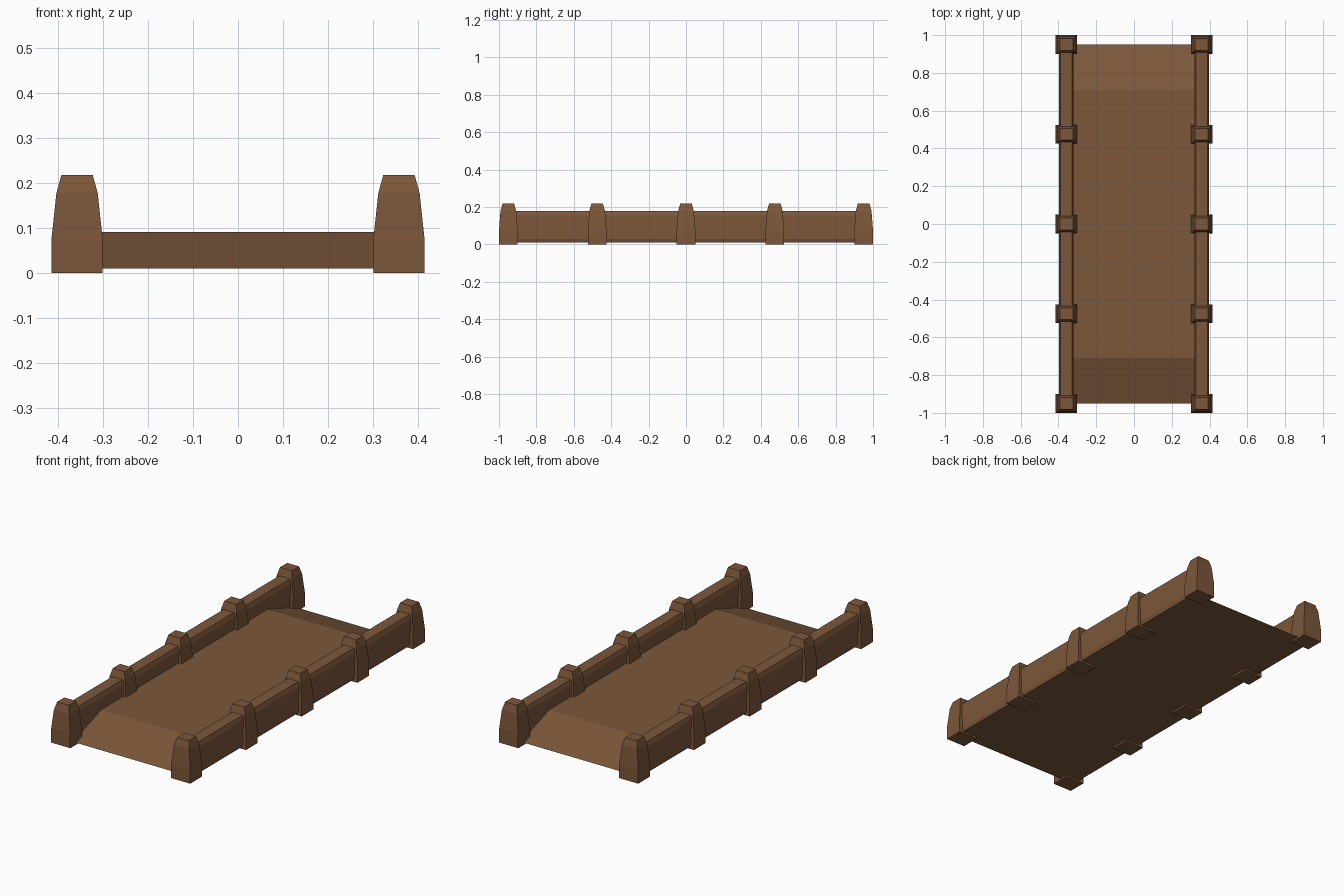
import bpy
import bmesh

cube = bpy.data.objects.get("Cube")
if cube:
    bpy.data.objects.remove(cube, do_unlink=True)

# One brown wood colour for everything
BROWN = (0.2, 0.095, 0.042, 1.0)
wood = bpy.data.materials.new("brown_wood")
wood.use_nodes = True
wood.diffuse_color = BROWN
wood.node_tree.nodes["Principled BSDF"].inputs["Base Color"].default_value = BROWN


def loft(name, rings):
    """Join rings of points into a closed solid with flat faces."""
    bm = bmesh.new()
    loops = [[bm.verts.new(p) for p in ring] for ring in rings]
    n = len(loops[0])
    for a, b in zip(loops, loops[1:]):
        for i in range(n):
            j = (i + 1) % n
            bm.faces.new((a[i], a[j], b[j], b[i]))
    bm.faces.new(loops[0])
    bm.faces.new(loops[-1])
    bmesh.ops.recalc_face_normals(bm, faces=bm.faces)
    mesh = bpy.data.meshes.new(name)
    bm.to_mesh(mesh)
    bm.free()
    mesh.materials.append(wood)
    obj = bpy.data.objects.new(name, mesh)
    bpy.context.collection.objects.link(obj)
    return obj


# Deck with a ramp at each end
deck = [(-0.95, 0.01), (0.95, 0.01), (0.71, 0.092), (-0.71, 0.092)]
loft("deck", [[(x, y, z) for y, z in deck] for x in (-0.36, 0.36)])

# Tapered posts: height, half width, half depth
POST = [(0, 0.057, 0.05), (0.075, 0.057, 0.05), (0.178, 0.046, 0.042), (0.218, 0.035, 0.031)]
# Chamfered rail section: offset from the rail centre, height
RAIL = [(-0.032, 0.01), (0.032, 0.01), (0.039, 0.03), (0.039, 0.155),
        (0.031, 0.178), (-0.031, 0.178), (-0.039, 0.155), (-0.039, 0.03)]

for side, cx in (("left", 0.358), ("right", -0.358)):
    loft(side + "_rail", [[(cx + x, y, z) for x, z in RAIL] for y in (-0.95, 0.95)])
    for i in range(5):
        cy = (i - 2) * 0.475
        loft(f"{side}_post_{i + 1}",
             [[(cx + sx * w, cy + sy * d, z) for sx, sy in ((-1, -1), (1, -1), (1, 1), (-1, 1))]
              for z, w, d in POST])
